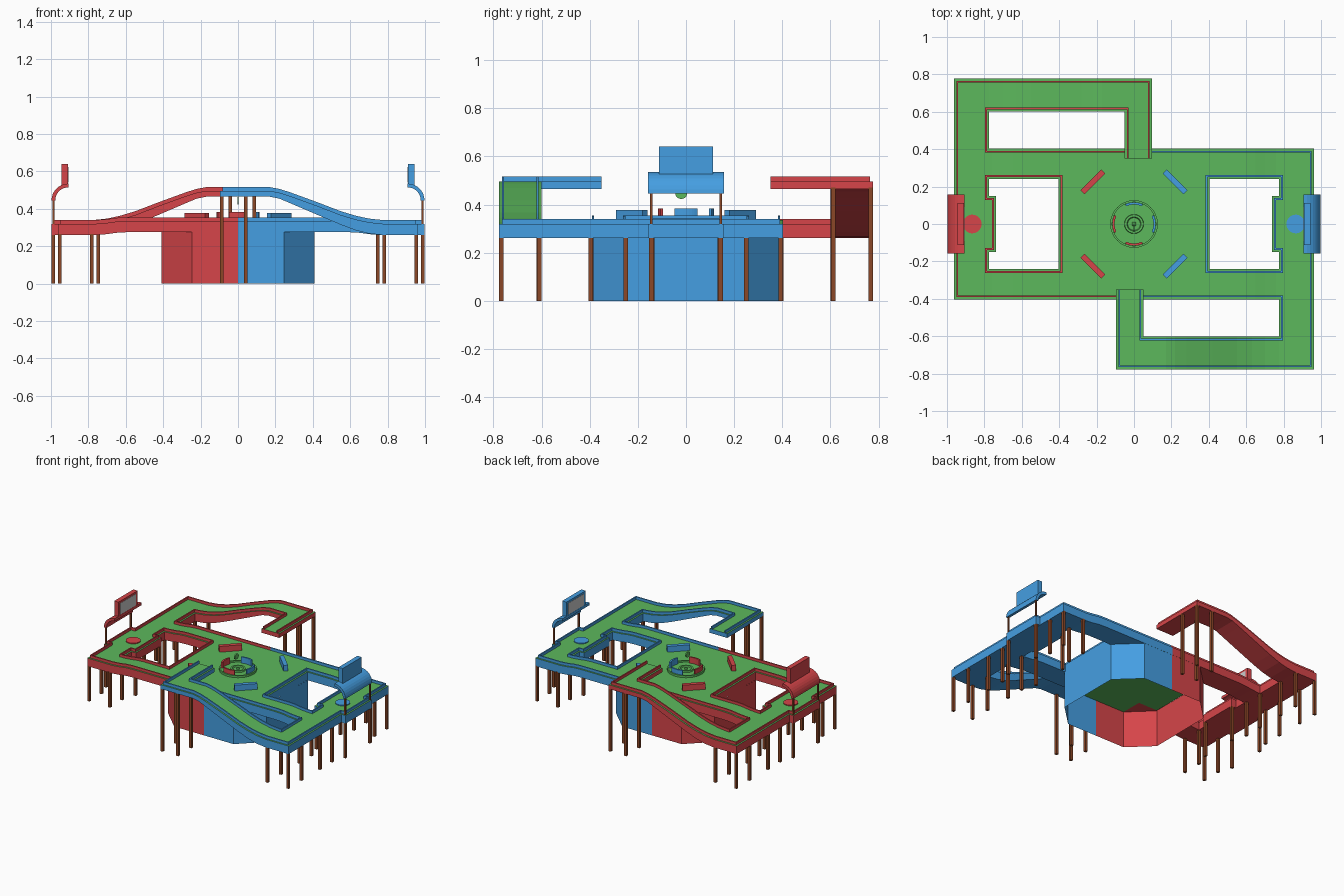
import bpy, bmesh, math
from mathutils import Matrix

if "Cube" in bpy.data.objects:
    bpy.data.objects.remove(bpy.data.objects["Cube"])

def mat(name, c):
    m = bpy.data.materials.new(name)
    m.diffuse_color = (*c, 1)
    m.use_nodes = True
    m.node_tree.nodes["Principled BSDF"].inputs["Base Color"].default_value = m.diffuse_color
    return m

GREEN = mat("green", (0.107, 0.479, 0.107))
RED = mat("red", (0.67, 0.06, 0.067))
BLUE = mat("blue", (0.06, 0.345, 0.76))
BROWN = mat("brown", (0.26, 0.063, 0.02))

def finish(name, bm, mats, turn=0):
    bmesh.ops.remove_doubles(bm, verts=bm.verts, dist=1e-5)
    bmesh.ops.recalc_face_normals(bm, faces=bm.faces)
    bmesh.ops.rotate(bm, verts=bm.verts, matrix=Matrix.Rotation(turn, 3, 'Z'))
    me = bpy.data.meshes.new(name)
    bm.to_mesh(me)
    bm.free()
    for m in mats:
        me.materials.append(m)
    ob = bpy.data.objects.new(name, me)
    bpy.context.collection.objects.link(ob)
    return ob

def add_box(bm, x0, x1, y0, y1, z0, z1, spin=0):
    vs = bmesh.ops.create_cube(bm, size=1)['verts']
    m = Matrix.Translation(((x0+x1)/2, (y0+y1)/2, (z0+z1)/2)) @ Matrix.Rotation(spin, 4, 'Z')
    bmesh.ops.transform(bm, verts=vs, matrix=m @ Matrix.Diagonal((x1-x0, y1-y0, z1-z0, 1)))

def extrude_profile(name, pts, vec, mats, turn=0):
    bm = bmesh.new()
    f = bm.faces.new([bm.verts.new(p) for p in pts])
    r = bmesh.ops.extrude_face_region(bm, geom=[f])
    bmesh.ops.translate(bm, vec=vec, verts=[v for v in r['geom'] if isinstance(v, bmesh.types.BMVert)])
    return finish(name, bm, mats, turn)

def inside(rects, x, y):
    return any(a <= x <= b and c <= y <= d for a, b, c, d in rects)

def height(profile, x, k):
    for p, q in zip(profile, profile[1:]):
        if x <= q[0]:
            t = (x - p[0]) / (q[0] - p[0])
            return p[k] + (q[k] - p[k]) * t
    return profile[-1][k]

def prism(name, inc, skip, xs, ys, top, bot, mats, turn, slot):
    """Solid over all plan cells that pass inc(); no wall where skip() continues it."""
    bm = bmesh.new()
    def face(pts, kind, cx, cy):
        bm.faces.new([bm.verts.new(p) for p in pts]).material_index = slot(kind, cx, cy)
    for x0, x1 in zip(xs, xs[1:]):
        for y0, y1 in zip(ys, ys[1:]):
            cx, cy = (x0+x1)/2, (y0+y1)/2
            if not inc(cx, cy):
                continue
            c = [(x0, y0), (x1, y0), (x1, y1), (x0, y1)]
            face([(x, y, top(x)) for x, y in c], 'top', cx, cy)
            face([(x, y, bot(x)) for x, y in c[::-1]], 'bottom', cx, cy)
            e = 0.001
            outs = [(cx, y0-e), (x1+e, cy), (cx, y1+e), (x0-e, cy)]
            for i, o in enumerate(outs):
                if not inc(*o) and not skip(*o):
                    a, b = c[i], c[(i+1) % 4]
                    face([(*a, bot(a[0])), (*b, bot(b[0])), (*b, top(b[0])), (*a, top(a[0]))], 'side', cx, cy)
    bmesh.ops.remove_doubles(bm, verts=bm.verts, dist=1e-5)
    bmesh.ops.dissolve_limit(bm, angle_limit=0.002, verts=bm.verts, edges=bm.edges, delimit={'MATERIAL'})
    return finish(name, bm, mats, turn)

def deck(name, rects, join, open_end, profile, color, turn):
    """Green-topped floor with a raised rim set in slightly from its edges."""
    px = [p[0] for p in profile]
    ex = [v for r in rects for v in r[:2]]
    ey = [v for r in rects for v in r[2:]]
    lines = lambda vals, offs: sorted({round(v+o, 4) for v in vals for o in offs})
    top = lambda x: height(profile, x, 1)
    bot = lambda x: height(profile, x, 2)
    # underside is green only within the base
    in_base = lambda x, y: profile is FLOOR and x < .4 and not (x > .245 and abs(y) > .24)
    slot = lambda kind, x, y: 0 if kind == 'top' or (kind == 'bottom' and in_base(x, y)) else 1
    prism(name + "_floor", lambda x, y: inside(rects, x, y), lambda x, y: inside(join, x, y),
          lines(ex + px, [0]), lines(ey, [0]), top, bot, [GREEN, color], turn, slot)
    ext = rects + join + open_end
    inset = lambda x, y, d: all(inside(ext, x+i*d, y+j*d) for i in (-1, 0, 1) for j in (-1, 0, 1))
    rim = lambda x, y: inside(rects, x, y) and inset(x, y, .012) and not inset(x, y, .021)
    offs = [0, .012, -.012, .021, -.021]
    prism(name + "_rim", rim, lambda x, y: False, sorted(set(lines(ex, offs) + px)), lines(ey, offs),
          lambda x: top(x) + .02, top, [color], turn, lambda *a: 0)

# height profiles: x, floor height, underside height
FLOOR = [(-1, .335, .275), (.245, .335, .275), (.6, .335, .275), (.65, .332, .272), (.7, .325, .265),
         (.76, .32, .26), (1.01, .32, .26)]
RAMP = [(-.2, .496, .465), (.17, .496, .465), (.22, .487, .455), (.28, .468, .43), (.42, .417, .37),
        (.55, .367, .315), (.63, .343, .285), (.7, .328, .268), (.775, .32, .26), (1.01, .32, .26)]
MAIN_RECTS = [(0, .404, -.403, .403), (.404, .775, .24, .403), (.404, .775, -.403, -.24),
              (.775, .962, -.403, .403), (.962, .997, -.155, .155), (.737, .775, -.15, .15)]
RAMP_RECTS = [(.775, .962, -.777, -.403), (-.095, .775, -.777, -.601), (-.095, .05, -.601, -.35)]

def arc_points(r, a0, a1, n):
    return [(r*math.cos(a0+(a1-a0)*i/n), r*math.sin(a0+(a1-a0)*i/n)) for i in range(n+1)]

def build_side(side, color, turn):
    deck(side + "_main_deck", MAIN_RECTS, [(-.3, 0, -.403, .403), (.775, .962, -.7, -.403)], [], FLOOR, color, turn)
    deck(side + "_ramp", RAMP_RECTS, [(.6, .962, -.403, -.2)], [(-.095, .05, -.35, -.2)], RAMP, color, turn)

    # half of the hollow octagonal base
    bm = bmesh.new()
    plan = [(0, -.402), (.245, -.402), (.408, -.245), (.408, .245), (.245, .402), (0, .402)]
    for a, b in zip(plan, plan[1:]):
        bm.faces.new([bm.verts.new(p) for p in ((*a, 0), (*b, 0), (*b, .278), (*a, .278))])
    finish(side + "_base_wall", bm, [color], turn)

    # support legs
    bm = bmesh.new()
    w = .0095
    for x, y in [(.952, -.767), (.952, -.61), (.952, -.395), (.952, -.25), (.952, .25), (.952, .394),
                 (.987, -.145), (.987, .145), (.747, -.14), (.747, .14), (.782, -.25), (.782, .25),
                 (.782, .394), (.782, -.394), (.782, -.611), (.782, -.767)]:
        add_box(bm, x-w, x+w, y-w, y+w, 0, .265)
    for x in (-.086, .041):
        for y in (-.767, -.611):
            add_box(bm, x-w, x+w, y-w, y+w, 0, .47)
    for y in (-.145, .145):
        add_box(bm, .982, .992, y-.005, y+.005, .32, .45)
    finish(side + "_legs", bm, [BROWN], turn)

    # curved canopy with upright board and grey screen
    outer = arc_points(.09, 0, math.pi/2, 8)
    inner = arc_points(.07, math.pi/2, 0, 8)
    extrude_profile(side + "_canopy", [(.907+x, -.158, .445+z) for x, z in outer + inner], (0, .316, 0), [color], turn)
    bm = bmesh.new()
    add_box(bm, .908, .943, -.112, .112, .515, .64)
    finish(side + "_board", bm, [color], turn)
    bm = bmesh.new()
    add_box(bm, .906, .91, -.092, .092, .54, .625)
    finish(side + "_screen", bm, [], turn)

    # round pad under the board
    extrude_profile(side + "_pad", [(.865+x, y, .318) for x, y in arc_points(.05, 0, 2*math.pi*31/32, 31)],
                    (0, 0, .008), [color], turn)

    # diagonal barriers
    bm = bmesh.new()
    for s in (-1, 1):
        add_box(bm, .22-.015, .22+.015, s*.225-.078, s*.225+.078, .33, .378, s*math.pi/4)
    finish(side + "_barriers", bm, [color], turn)

    # curved guards round the centre
    for i in range(2):
        a = i*math.pi/2
        pts = arc_points(.116, a-.42, a+.42, 8) + arc_points(.104, a+.42, a-.42, 8)
        extrude_profile(f"{side}_guard_{i+1}", [(x, y, .335) for x, y in pts], (0, 0, .048), [color], turn)

build_side("blue", BLUE, 0)
build_side("red", RED, math.pi)

# round centre stage, turned from a profile
bm = bmesh.new()
prof = [(.127, .33), (.127, .35), (.117, .35), (.117, .338), (.052, .338), (.05, .35), (.038, .35), (.034, .342),
        (.012, .342), (.01, .352), (0, .352)]
vs = [bm.verts.new((r, 0, z)) for r, z in prof]
es = [bm.edges.new(p) for p in zip(vs, vs[1:])]
bmesh.ops.spin(bm, geom=vs + es, cent=(0, 0, 0), axis=(0, 0, 1), angle=2*math.pi, steps=32)
finish("centre_stage", bm, [GREEN])

# small upright disc floating over the centre
extrude_profile("centre_disc", [(-.004, -.02+y*1.2, .443+z) for y, z in arc_points(.02, 0, 2*math.pi*15/16, 15)],
                (.008, 0, 0), [GREEN])
